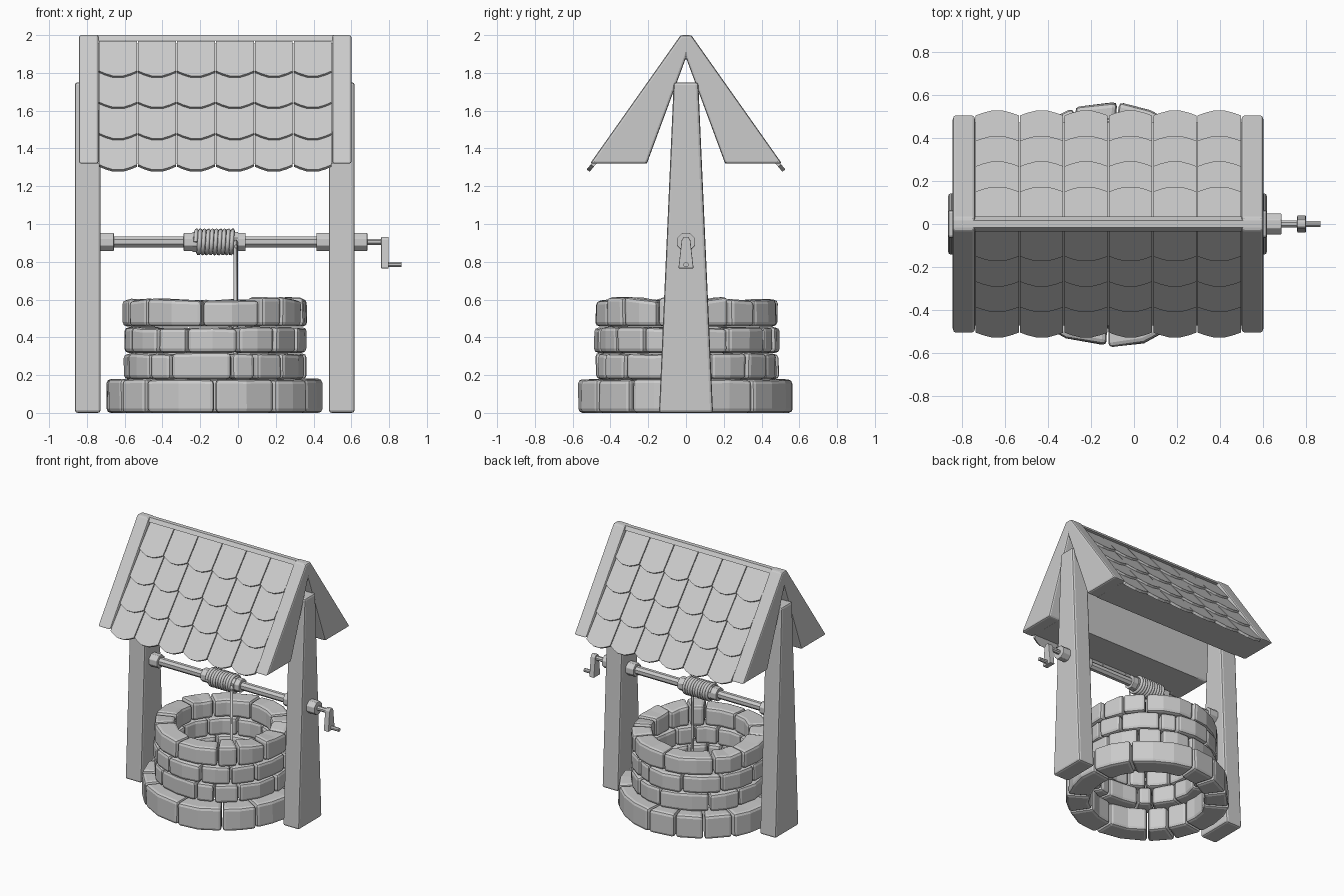
import bpy, bmesh, math, random
from mathutils import Vector

if "Cube" in bpy.data.objects:
    bpy.data.objects.remove(bpy.data.objects["Cube"])

random.seed(7)
CX = -0.123          # centre of the well
AXLE_Z = 0.905


def finish(name, bm, bevel=0.0, segments=2):
    bmesh.ops.recalc_face_normals(bm, faces=bm.faces)
    me = bpy.data.meshes.new(name)
    bm.to_mesh(me)
    bm.free()
    ob = bpy.data.objects.new(name, me)
    bpy.context.collection.objects.link(ob)
    if bevel:
        m = ob.modifiers.new("bevel", 'BEVEL')
        m.width = bevel
        m.segments = segments
        m.limit_method = 'ANGLE'
        m.angle_limit = math.radians(40)
    return ob


def add_prism(bm, a, b):
    """Closed solid between two matching outlines."""
    va = [bm.verts.new(p) for p in a]
    vb = [bm.verts.new(p) for p in b]
    n = len(a)
    bm.faces.new(va)
    bm.faces.new(vb[::-1])
    for i in range(n):
        j = (i + 1) % n
        bm.faces.new((va[i], vb[i], vb[j], va[j]))


def prism_x(name, profile, x0, x1, bevel=0.0):
    """Extrude a (y, z) profile along x."""
    bm = bmesh.new()
    add_prism(bm, [(x0, y, z) for y, z in profile], [(x1, y, z) for y, z in profile])
    return finish(name, bm, bevel)


def rod(name, x0, x1, apothem, z=AXLE_Z, bevel=0.0):
    r = apothem / math.cos(math.pi / 8)
    pts = [(r * math.cos((i + .5) * math.pi / 4), z + r * math.sin((i + .5) * math.pi / 4))
           for i in range(8)]
    return prism_x(name, pts, x0, x1, bevel)


# Stone courses: irregular curved blocks
def joints(front):
    """Measured front joints, then alternating wide and narrow blocks round the back."""
    out = list(front)
    gap = 360 - (front[-1] - front[0])
    widths = [random.choice((19, 26, 36, 42)) for _ in range(max(1, round(gap / 30)))]
    scale = gap / sum(widths)
    for w in widths[:-1]:
        out.append(out[-1] + w * scale)
    return out + [front[0] + 360]


def stone_course(name, front, r_in, r_out, z0, z1, wobble):
    bm = bmesh.new()
    angles = joints(front)
    for a0, a1 in zip(angles, angles[1:]):
        n = max(1, round((a1 - a0) / 16))
        gap = math.degrees(0.004 / r_out)
        push = random.uniform(-0.012, 0)
        rings = []
        for i in range(n + 1):
            t = math.radians(a0 + gap + (a1 - a0 - 2 * gap) * i / n)
            c, s = math.sin(t), -math.cos(t)
            ro = r_out + push + random.uniform(-0.008, 0.004)
            ri = r_in + random.uniform(-0.008, 0.008)
            top = z1 + random.uniform(-wobble, wobble)
            ring = [(ri, z0), (ro - random.uniform(0, .008), z0),
                    (ro - random.uniform(0, .008), top), (ri, top)]
            rings.append([bm.verts.new((CX + r * c, r * s, z)) for r, z in ring])
        bm.faces.new(rings[0])
        bm.faces.new(rings[-1][::-1])
        for p, q in zip(rings, rings[1:]):
            for i in range(4):
                j = (i + 1) % 4
                bm.faces.new((p[i], q[i], q[j], p[j]))
    return finish(name, bm, 0.022)


stone_course("base_stones", [-60, -40, 0, 34, 59], 0.40, 0.584, 0.0, 0.178, 0.004)
stone_course("lower_stones", [-73, -45, -29, 11, 27, 48], 0.34, 0.498, 0.178, 0.315, 0.006)
stone_course("middle_stones", [-65, -38, -18, 15, 41, 63], 0.34, 0.498, 0.318, 0.452, 0.006)
stone_course("rim_stones", [-69, -48, -8, 30, 47, 72], 0.34, 0.498, 0.458, 0.602, 0.014)

# Posts, tapering from front to back only
for side, x0, x1 in (("left", -0.864, -0.727), ("right", 0.481, 0.618)):
    prism_x(side + "_post", [(-0.143, 0), (0.143, 0), (0.065, 1.75), (-0.065, 1.75)], x0, x1, 0.015)


# Roof: thick inverted-V body with slightly raised end frames
def chevron(drop, ridge):
    top = 2.0 - drop
    foot = 0.508 - drop * 0.8
    return [(-ridge, top), (ridge, top), (foot, 1.32), (0.207, 1.32),
            (0, 1.88), (-0.207, 1.32), (-foot, 1.32)]


prism_x("roof_body", chevron(0.045, 0.012), -0.75, 0.51)
for side, x0, x1 in (("left", -0.842, -0.738), ("right", 0.499, 0.601)):
    prism_x(side + "_roof_frame", chevron(0, 0.028), x0, x1, 0.012)
prism_x("ridge_strip", [(-0.016, 2.0), (0.016, 2.0), (0.034, 1.972), (-0.034, 1.972)], -0.75, 0.51)

# Scalloped tiles: 6 columns, 4 overlapping rows on each slope
bm = bmesh.new()
down = Vector((0.581, -0.814))
out = Vector((0.814, 0.581))
x_left, width = -0.738, 1.237 / 6
scallop = [(0, 0), (0.16, 0.018), (0.36, 0.034), (0.64, 0.034), (0.84, 0.018), (1, 0)]
for sgn in (1, -1):
    for row in range(4):
        v0 = max(0.02, 0.203 * row - 0.01)
        v1 = 0.227 + 0.203 * row
        for col in range(6):
            xa = x_left + col * width + 0.003
            w = width - 0.006
            outline = [(xa + w, v0), (xa, v0)] + [(xa + w * u, v1 + dv) for u, dv in scallop]

            def place(x, v, lift):
                h = -0.026 + 0.018 * (v - v0) / (v1 - v0) + lift
                p = Vector((0.025, 2.0)) + down * v + out * h
                return (x, sgn * p.x, p.y)
            add_prism(bm, [place(x, v, 0) for x, v in outline],
                      [place(x, v, -0.02) for x, v in outline])
finish("roof_tiles", bm)

# Windlass: axle, collars and crank
rod("axle", -0.73, 0.50, 0.029)
for name, x0, x1 in (("left_end_collar", -0.735, -0.657), ("drum_left_collar", -0.288, -0.228),
                     ("drum_right_collar", -0.005, 0.041), ("right_end_collar", 0.415, 0.49),
                     ("outer_collar", 0.61, 0.685)):
    rod(name, x0, x1, 0.048, bevel=0.004)
rod("drum", -0.24, 0.0, 0.052)
rod("crank_shaft", 0.68, 0.765, 0.016)
prism_x("crank_arm", [(-0.04, 0.765), (0.04, 0.765), (0.023, 0.915), (0.012, 0.932),
                      (-0.012, 0.932), (-0.023, 0.915)], 0.758, 0.798, 0.004)
rod("crank_handle", 0.79, 0.865, 0.013, z=0.785)

# Rope: coils round the drum, then hangs into the well
turns, steps = 10, 16
pts = []
for i in range(turns * steps + 1):
    a = 2 * math.pi * i / steps
    pts.append((-0.225 + 0.213 * i / (turns * steps),
                -0.06 * math.cos(a), AXLE_Z + 0.06 * math.sin(a)))
pts.append((-0.012, -0.06, 0.25))
cu = bpy.data.curves.new("rope", 'CURVE')
cu.dimensions = '3D'
cu.bevel_depth = 0.0115
cu.bevel_resolution = 1
cu.use_fill_caps = True
sp = cu.splines.new('POLY')
sp.points.add(len(pts) - 1)
for p, co in zip(sp.points, pts):
    p.co = (*co, 1)
bpy.context.collection.objects.link(bpy.data.objects.new("rope", cu))
